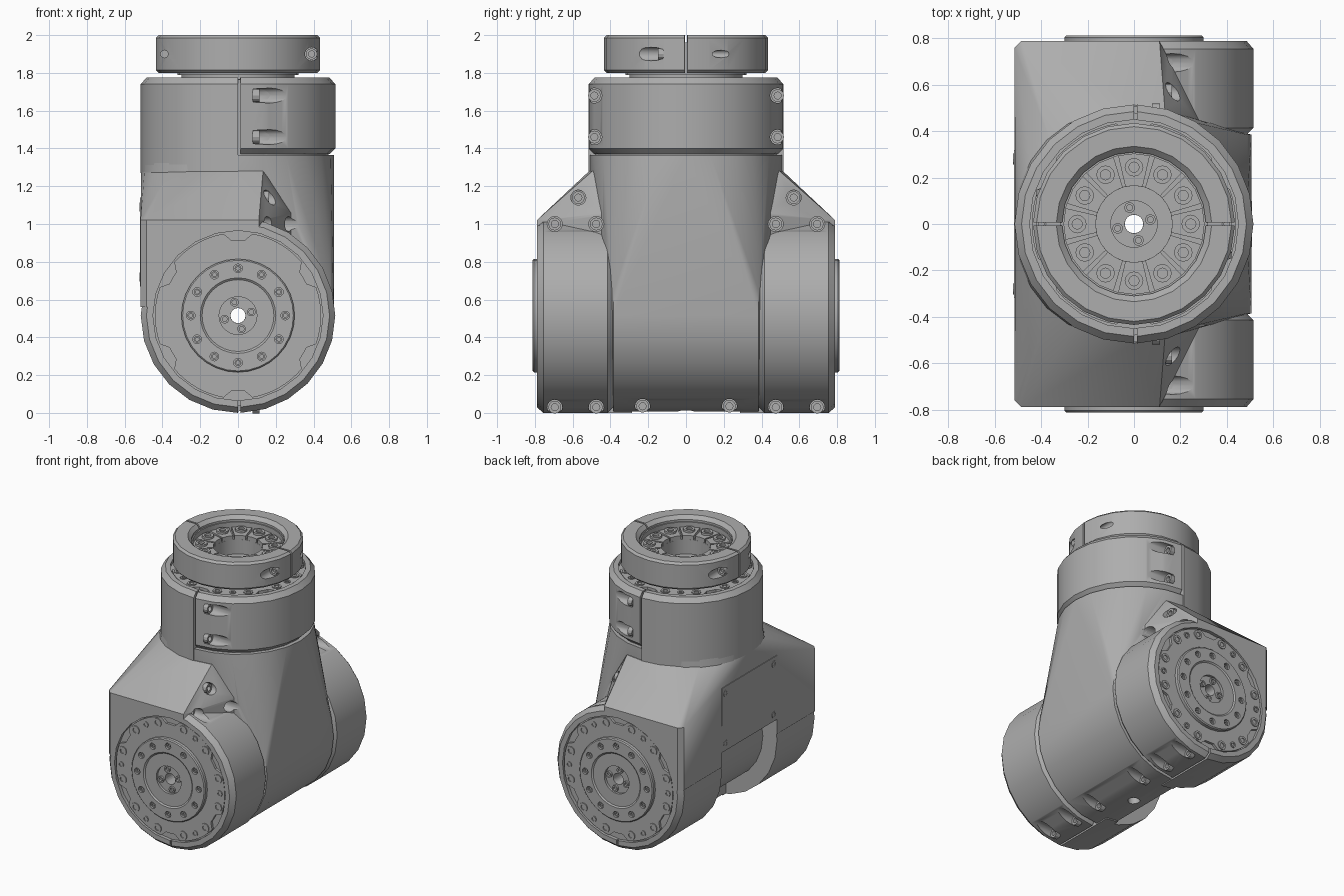
import bpy, bmesh
from math import radians, cos, sin, pi
from mathutils import Matrix, Vector

if "Cube" in bpy.data.objects:
    bpy.data.objects.remove(bpy.data.objects["Cube"], do_unlink=True)

GREY = (0.42, 0.42, 0.42, 1)
metal = bpy.data.materials.new("grey_metal")
metal.use_nodes = True
metal.diffuse_color = GREY
metal.node_tree.nodes["Principled BSDF"].inputs["Base Color"].default_value = GREY

I = Matrix.Identity(4)
T = lambda x, y, z: Matrix.Translation((x, y, z))
R = lambda deg, axis: Matrix.Rotation(radians(deg), 4, axis)

# Frames of the three identical joints: local z points out of the joint
TOP = T(0, 0, 0.985)
FRONT = T(0, 0, 0.515) @ R(90, 'X')
BACK = Matrix.Diagonal((1, -1, 1, 1)) @ FRONT
JOINTS = {"top": TOP, "front": FRONT, "back": BACK}


def lathe(bm, profile, M=I, a0=0, a1=360, steps=24):
    """Turn a closed (radius, height) outline about local z."""
    full = a1 - a0 >= 360
    n = max(1, round(steps * (a1 - a0) / 360))
    rings = []
    for i in range(n if full else n + 1):
        a = radians(a0 + (a1 - a0) * i / n)
        rings.append([bm.verts.new(M @ Vector((r * cos(a), r * sin(a), z))) for r, z in profile])
    k = len(profile)
    for i in range(n):
        p, q = rings[i], rings[(i + 1) % len(rings)]
        for j in range(k):
            bm.faces.new((p[j], q[j], q[(j + 1) % k], p[(j + 1) % k]))
    if not full:
        bm.faces.new(rings[0])
        bm.faces.new(rings[-1])
    bmesh.ops.remove_doubles(bm, verts=[v for r in rings for v in r], dist=1e-5)


def rod(bm, r, z0, z1, M=I, steps=16):
    lathe(bm, [(0, z0), (r, z0), (r, z1), (0, z1)], M, steps=steps)


def bolt(bm, r, h, M):
    """Socket head screw standing on local z = 0."""
    s = r * 0.55
    lathe(bm, [(0, 0), (r, 0), (r, h), (s, h), (s, h * 0.3), (0, h * 0.3)], M, steps=12)


def circle(r, z, M=I, n=24):
    return [M @ Vector((r * cos(i * 2 * pi / n), r * sin(i * 2 * pi / n), z)) for i in range(n)]


def hull(bm, points):
    """Convex solid around the points."""
    for p in points:
        bm.verts.new(p)
    bmesh.ops.convex_hull(bm, input=bm.verts)
    spare = [v for v in bm.verts if not v.link_faces]
    bmesh.ops.delete(bm, geom=spare, context='VERTS')
    bmesh.ops.dissolve_limit(bm, angle_limit=0.01, verts=bm.verts, edges=bm.edges)


def box(bm, x0, x1, y0, y1, z0, z1):
    M = T((x0 + x1) / 2, (y0 + y1) / 2, (z0 + z1) / 2)
    bmesh.ops.create_cube(bm, size=1, matrix=M @ Matrix.Diagonal((x1 - x0, y1 - y0, z1 - z0, 1)))


def make(name, bm, cutters=()):
    bmesh.ops.recalc_face_normals(bm, faces=bm.faces)
    mesh = bpy.data.meshes.new(name)
    bm.to_mesh(mesh)
    bm.free()
    ob = bpy.data.objects.new(name, mesh)
    bpy.context.collection.objects.link(ob)
    mesh.materials.append(metal)
    for c in cutters:
        mod = ob.modifiers.new("cut", 'BOOLEAN')
        mod.operation, mod.solver, mod.object = 'DIFFERENCE', 'EXACT', c
    if cutters:
        bpy.context.view_layer.update()
        dg = bpy.context.evaluated_depsgraph_get()
        cut = bpy.data.meshes.new_from_object(ob.evaluated_get(dg))
        ob.modifiers.clear()
        ob.data = cut
    return ob


# Cutters: clamp screw pockets with joint recesses, cable bores, rear bay
TO_X = R(90, 'Y')
pocket_spots = [M @ Vector((0, s * 0.485, z)) for M in JOINTS.values()
                for s in (-1, 1) for z in (0.475, 0.695)]
for s in (-1, 1):
    pocket_spots += [Vector((0, s * 0.23, 0.035)), Vector((0.05, s * 0.57, 1.14))]
bm = bmesh.new()
for p in pocket_spots:
    rod(bm, 0.04, 0.08, 0.6, Matrix.Translation(p) @ TO_X)
for M in JOINTS.values():
    rod(bm, 0.45, 0.765, 0.9, M, 24)
pockets = make("pocket_cutter", bm)
bm = bmesh.new()
rod(bm, 0.04, -0.2, 2.2)
bore = make("bore_cutter", bm)
bm = bmesh.new()
rod(bm, 0.04, -1, 1, FRONT)
cross_bore = make("cross_bore_cutter", bm)
bm = bmesh.new()
box(bm, -1, -0.1, -0.32, 0.32, -0.1, 0.67)
bay = make("bay_cutter", bm)
bm = bmesh.new()
for a in (0, 180):
    side = R(a, 'Z') @ T(0.39, 0, 1.9) @ R(90, 'X')
    rod(bm, 0.036, 0.12, 0.6, side)
    rod(bm, 0.02, -0.6, -0.05, side)
ring_pockets = make("ring_pocket_cutter", bm)
bm = bmesh.new()
for M in JOINTS.values():
    for a in range(0, 360, 30):
        rod(bm, 0.023, 0.79, 0.85, M @ R(a, 'Z') @ T(0.25, 0, 0), 12)
screw_holes = make("screw_hole_cutter", bm)
cutters = [pockets, bore, cross_bore, bay, ring_pockets, screw_holes]
for c in cutters:
    c.hide_render = True

# Main housing: neck, flared waist, joint barrel and inner core
bm = bmesh.new()
lathe(bm, [(0.04, 1.2), (0.48, 1.2), (0.48, 1.765), (0.04, 1.765)])
make("neck", bm, [pockets])
bm = bmesh.new()
hull(bm, circle(0.508, 1.28) + circle(0.508, 1.365)
     + circle(0.507, 0.385, FRONT) + circle(0.507, 0.385, BACK))
make("waist", bm, [pockets, bore, cross_bore, bay])
bm = bmesh.new()
lathe(bm, [(0.04, -0.775), (0.48, -0.775), (0.48, 0.775), (0.04, 0.775)], FRONT)
make("barrel", bm, [pockets, bore, bay])
bm = bmesh.new()
lathe(bm, [(0.05, -0.4), (0.4, -0.4), (0.4, 0.4), (0.05, 0.4)], FRONT)
make("barrel_core", bm, [bore])

# Shoulder block: flat side, slopes rising to the round neck
bm = bmesh.new()
points = [p for p in circle(0.513, 1.28) if p.x < 0.18]
for s in (-1, 1):
    for z in (0.56, 1.02):
        points += [Vector((x, s * y, z)) for x, y in ((-0.515, 0.76), (-0.485, 0.79), (0.11, 0.79))]
    points += [Vector((0.3, s * 0.41, z)) for z in (0.6, 1.06)]
hull(bm, points)
make("shoulder_block", bm, [pockets, bore, cross_bore, bay])

# Side cover plate and its screws
bm = bmesh.new()
box(bm, -0.518, -0.5, -0.32, 0.32, 0.67, 1.14)
make("side_cover", bm)
bm = bmesh.new()
for y in (-0.28, 0.28):
    for z in (0.72, 1.09):
        bolt(bm, 0.024, 0.009, T(-0.512, y, z) @ R(-90, 'Y'))
make("side_cover_screws", bm)

# Joints: fixed shell, clamp half, notched plate, output disc and screws
for label, M in JOINTS.items():
    rim = [(0.515, 0.755), (0.485, 0.79), (0.4, 0.79)]
    bm = bmesh.new()
    lathe(bm, [(0.4, 0.285), (0.515, 0.285)] + rim, M, 90, 270)
    make(label + "_shell", bm, [pockets, bay])
    bm = bmesh.new()
    lathe(bm, [(0.4, 0.385), (0.485, 0.385), (0.515, 0.415)] + rim, M, -88.5, 88.5)
    make(label + "_clamp", bm, [pockets])

    bm = bmesh.new()
    loops = [[], [], []]
    for i in range(72):
        notch = abs(i * 5 % 60 - 30) < 8
        edge = 0.4 if notch else 0.44
        for loop, r, z in zip(loops, (edge, edge, 0.28), (0.76, 0.783, 0.783)):
            loop.append(bm.verts.new(M @ Vector((r * cos(i * pi / 36), r * sin(i * pi / 36), z))))
    for low, high in zip(loops, loops[1:]):
        for i in range(72):
            j = (i + 1) % 72
            bm.faces.new((low[i], low[j], high[j], high[i]))
    make(label + "_face_plate", bm)

    bm = bmesh.new()
    lathe(bm, [(0.04, 0.75), (0.3, 0.75), (0.3, 0.805), (0.293, 0.812), (0.2, 0.812),
               (0.19, 0.804), (0.1, 0.804), (0.1, 0.785), (0.04, 0.785)], M, steps=32)
    make(label + "_output_disc", bm, [screw_holes])

    bm = bmesh.new()
    for a in range(0, 360, 15):
        if a % 60 != 30:
            r = 0.022 if a % 60 == 0 else 0.032
            bolt(bm, r, 0.02, M @ R(a, 'Z') @ T(0.4, 0, 0.77))
        if a % 30 == 0:
            bolt(bm, 0.018, 0.014, M @ R(a, 'Z') @ T(0.25, 0, 0.789))
        if a % 90 == 15:
            bolt(bm, 0.023, 0.02, M @ R(a, 'Z') @ T(0.073, 0, 0.779))
    make(label + "_face_screws", bm)

# Clamp screws sitting in the pockets
bm = bmesh.new()
for p in pocket_spots:
    bolt(bm, 0.034, 0.035, Matrix.Translation(p) @ T(0.078, 0, 0) @ TO_X)
for a in (0, 180):
    bolt(bm, 0.03, 0.03, R(a, 'Z') @ T(0.39, -0.118, 1.9) @ R(90, 'X'))
make("clamp_screws", bm)

# Top coupling: split ring, lining, segmented flange and flange screws
for label, a in (("back", 0), ("front", 180)):
    bm = bmesh.new()
    lathe(bm, [(0.31, 1.8), (0.42, 1.8), (0.435, 1.815), (0.435, 1.985), (0.42, 2.0),
               (0.335, 2.0), (0.31, 1.975)], I, a + 1, a + 179)
    make(label + "_ring_half", bm, [ring_pockets])
bm = bmesh.new()
lathe(bm, [(0.165, 1.79), (0.32, 1.79), (0.32, 1.96), (0.302, 1.96), (0.302, 1.895), (0.165, 1.895)])
make("flange_base", bm)
bm = bmesh.new()
screws = bmesh.new()
for a in range(0, 360, 30):
    lathe(bm, [(0.165, 1.88), (0.302, 1.88), (0.302, 1.925), (0.165, 1.925)], I, a - 13, a + 13)
    bolt(screws, 0.04, 0.03, R(a, 'Z') @ T(0.245, 0, 1.91))
make("flange_segments", bm)
make("flange_screws", screws)

# Remove helpers and shade
for c in cutters:
    bpy.data.objects.remove(c, do_unlink=True)
bpy.ops.object.select_all(action='DESELECT')
for ob in bpy.context.collection.objects:
    if ob.type == 'MESH':
        ob.select_set(True)
        bpy.context.view_layer.objects.active = ob
bpy.ops.object.shade_smooth_by_angle(angle=radians(28))
